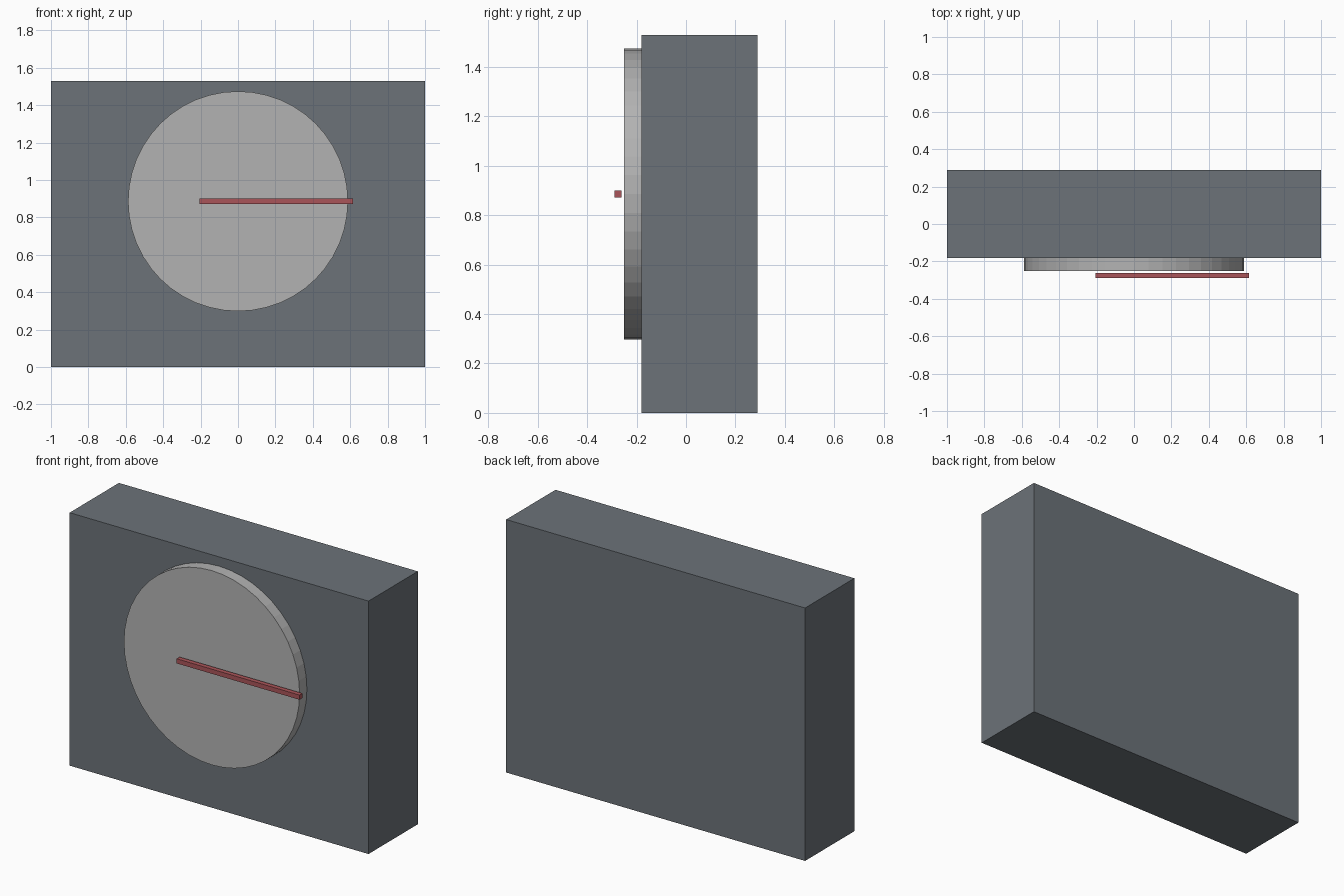
import bpy, math

if "Cube" in bpy.data.objects:
    bpy.data.objects.remove(bpy.data.objects["Cube"])


def material(name, color):
    mat = bpy.data.materials.new(name)
    mat.diffuse_color = (*color, 1)
    mat.use_nodes = True
    mat.node_tree.nodes["Principled BSDF"].inputs["Base Color"].default_value = mat.diffuse_color
    return mat


def box(name, x, y, z, mat):
    """Box from (min, max) ranges on each axis."""
    ranges = (x, y, z)
    bpy.ops.mesh.primitive_cube_add(size=1, location=[(a + b) / 2 for a, b in ranges])
    ob = bpy.context.object
    ob.name = name
    ob.scale = [b - a for a, b in ranges]
    bpy.ops.object.transform_apply(location=False, rotation=False, scale=True)
    ob.data.materials.append(mat)
    return ob


slate = material("slate", (0.15, 0.17, 0.19))
red = material("red", (0.40, 0.09, 0.10))
pale = material("pale_grey", (0.45, 0.45, 0.45))

DIAL_Z = 0.886
BODY_FRONT = -0.181

# Housing
box("housing", (-1, 1), (BODY_FRONT, 0.29), (0, 1.53), slate)

# Round dial seated on the front face
dial_front = -0.251
bpy.ops.mesh.primitive_cylinder_add(
    vertices=48, radius=0.588, depth=BODY_FRONT - dial_front,
    location=(0, (BODY_FRONT + dial_front) / 2, DIAL_Z),
    rotation=(math.pi / 2, 0, 0))
dial = bpy.context.object
dial.name = "dial"
dial.data.materials.append(pale)

# Pointer floating just in front of the dial
box("pointer", (-0.207, 0.615), (-0.29, -0.262), (DIAL_Z - 0.014, DIAL_Z + 0.014), red)
